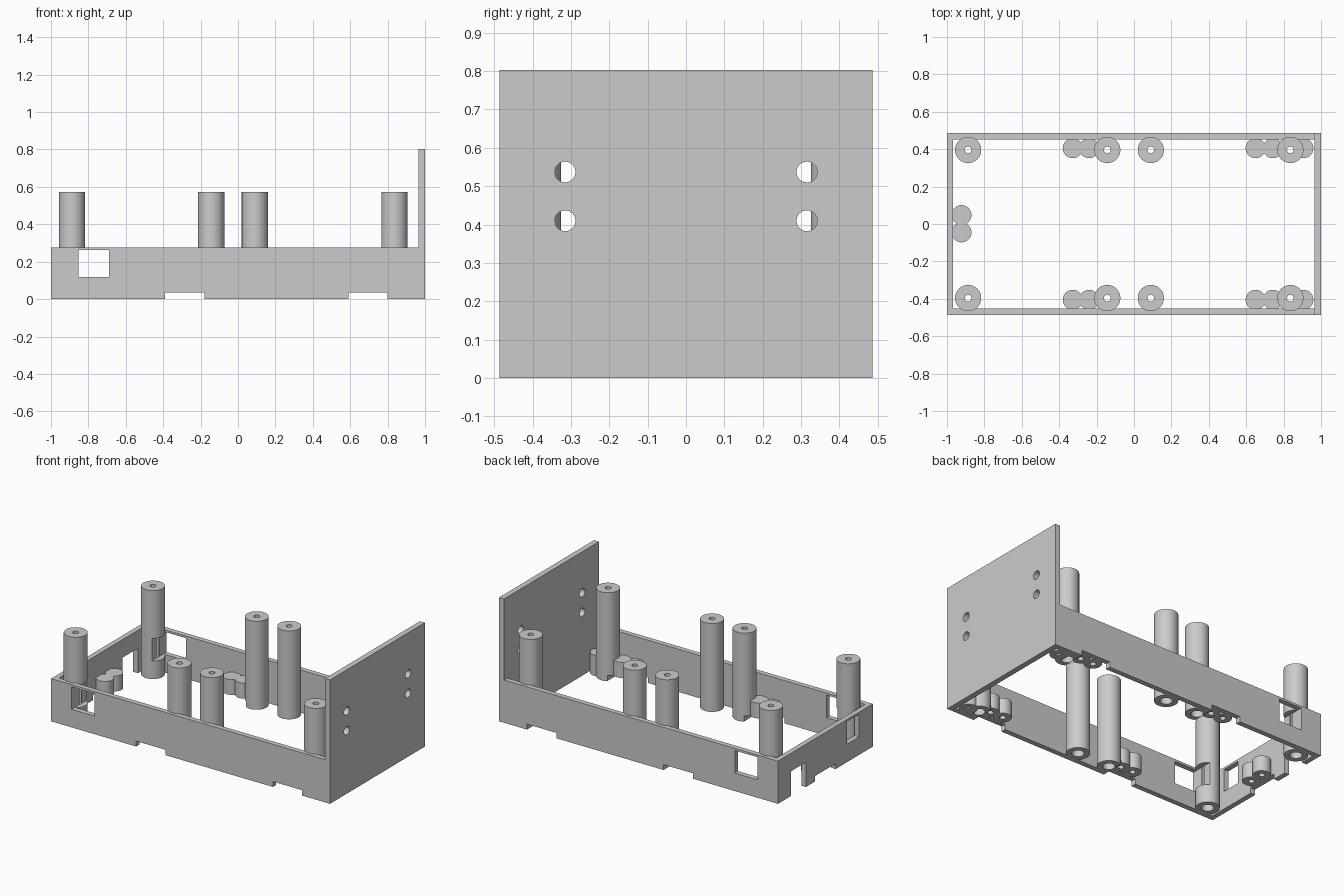
import bpy
import bmesh
from mathutils import Matrix, Vector

cube = bpy.data.objects.get("Cube")
if cube:
    bpy.data.objects.remove(cube, do_unlink=True)

gray = bpy.data.materials.new("plain gray")
gray.use_nodes = True
color = (0.6, 0.6, 0.6, 1)
gray.diffuse_color = color
gray.node_tree.nodes["Principled BSDF"].inputs["Base Color"].default_value = color


def add_object(name, bm):
    mesh = bpy.data.meshes.new(name)
    bm.to_mesh(mesh)
    bm.free()
    mesh.materials.append(gray)
    obj = bpy.data.objects.new(name, mesh)
    bpy.context.collection.objects.link(obj)
    return obj


def box(name, low, high):
    low, high = Vector(low), Vector(high)
    bm = bmesh.new()
    matrix = Matrix.Translation((low + high) / 2) @ Matrix.Diagonal((high - low).to_4d())
    bmesh.ops.create_cube(bm, size=1, matrix=matrix)
    return add_object(name, bm)


def cylinder(name, x, y, radius, bottom, top):
    bm = bmesh.new()
    bmesh.ops.create_cone(bm, cap_ends=True, segments=48, radius1=radius, radius2=radius,
                          depth=top - bottom,
                          matrix=Matrix.Translation((x, y, (bottom + top) / 2)))
    return add_object(name, bm)


def cut(obj, cutters):
    """Subtract the cutters, keep the result as plain mesh and shade it."""
    for cutter in cutters:
        mod = obj.modifiers.new("cut", "BOOLEAN")
        mod.operation = "DIFFERENCE"
        mod.solver = "EXACT"
        mod.object = cutter
    graph = bpy.context.evaluated_depsgraph_get()
    mesh = bpy.data.meshes.new_from_object(obj.evaluated_get(graph))
    obj.modifiers.clear()
    obj.data = mesh
    bpy.ops.object.select_all(action="DESELECT")
    obj.select_set(True)
    bpy.context.view_layer.objects.active = obj
    bpy.ops.object.shade_smooth_by_angle()


def discard(objects):
    for obj in objects:
        obj.hide_render = True
        bpy.data.objects.remove(obj, do_unlink=True)


HALF_Y, WALL, RIM, PLATE_TOP = 0.486, 0.033, 0.277, 0.803
INNER_Y = HALF_Y - WALL
POST_Y, PEG_Y = 0.396, 0.405

# Openings that run through walls, posts and pegs
shared = [
    box("notch_cutter", (-0.39, -1, -0.1), (-0.18, 1, 0.035)),
    box("notch_cutter", (0.59, -1, -0.1), (0.80, 1, 0.035)),
    box("notch_cutter", (-1.1, -0.105, -0.1), (-0.86, 0.105, 0.035)),
    box("window_cutter", (-0.853, -1, 0.117), (-0.69, 1, 0.263)),
]

# Wall-only openings: interior, space above the rim, side window and slot
wall_cutters = [
    box("interior_cutter", (-1 + WALL, -INNER_Y, -0.1), (1 - WALL - 0.003, INNER_Y, 1)),
    box("rim_cutter", (-1.1, -1, RIM), (1 - WALL - 0.003, 1, 1)),
    box("side_window_cutter", (-1.1, -0.345, 0.117), (-0.93, -0.22, 0.263)),
    box("side_slot_cutter", (-1.1, 0.20, -0.1), (-0.93, 0.355, 0.16)),
]

# Screw holes in the tall end plate
for y in (-0.315, 0.315):
    for z in (0.41, 0.537):
        hole = cylinder("plate_hole_cutter", 0, 0, 0.027, -0.1, 0.1)
        hole.data.transform(Matrix.Translation((0.98, y, z)) @ Matrix.Rotation(1.570796, 4, "Y"))
        wall_cutters.append(hole)

walls = box("tray_walls_and_end_plate", (-1, -HALF_Y, 0), (1, HALF_Y, PLATE_TOP))
cut(walls, wall_cutters + shared)

# Tall hollow posts with a wide bore from below
for side, sign in (("front", -1), ("back", 1)):
    for x in (-0.887, -0.143, 0.09, 0.836):
        post = cylinder(side + "_post", x, sign * POST_Y, 0.07, 0, 0.573)
        bores = [cylinder("bore_cutter", x, sign * POST_Y, 0.018, -0.1, 1),
                 cylinder("bore_cutter", x, sign * POST_Y, 0.036, -0.1, 0.3)]
        cut(post, bores + shared)
        discard(bores)

# Short pegs with blind holes from below
pegs = [("left_peg", -0.922, y) for y in (-0.045, 0.048)]
for side, sign in (("front", -1), ("back", 1)):
    pegs += [(side + "_peg", x, sign * PEG_Y) for x in (-0.328, -0.24, 0.65, 0.742, 0.906)]
for name, x, y in pegs:
    peg = cylinder(name.replace("left", "right_end"), x, y, 0.053, 0, 0.135)
    bore = cylinder("bore_cutter", x, y, 0.018, -0.1, 0.11)
    cut(peg, [bore] + shared)
    discard([bore])

discard(shared + wall_cutters)
